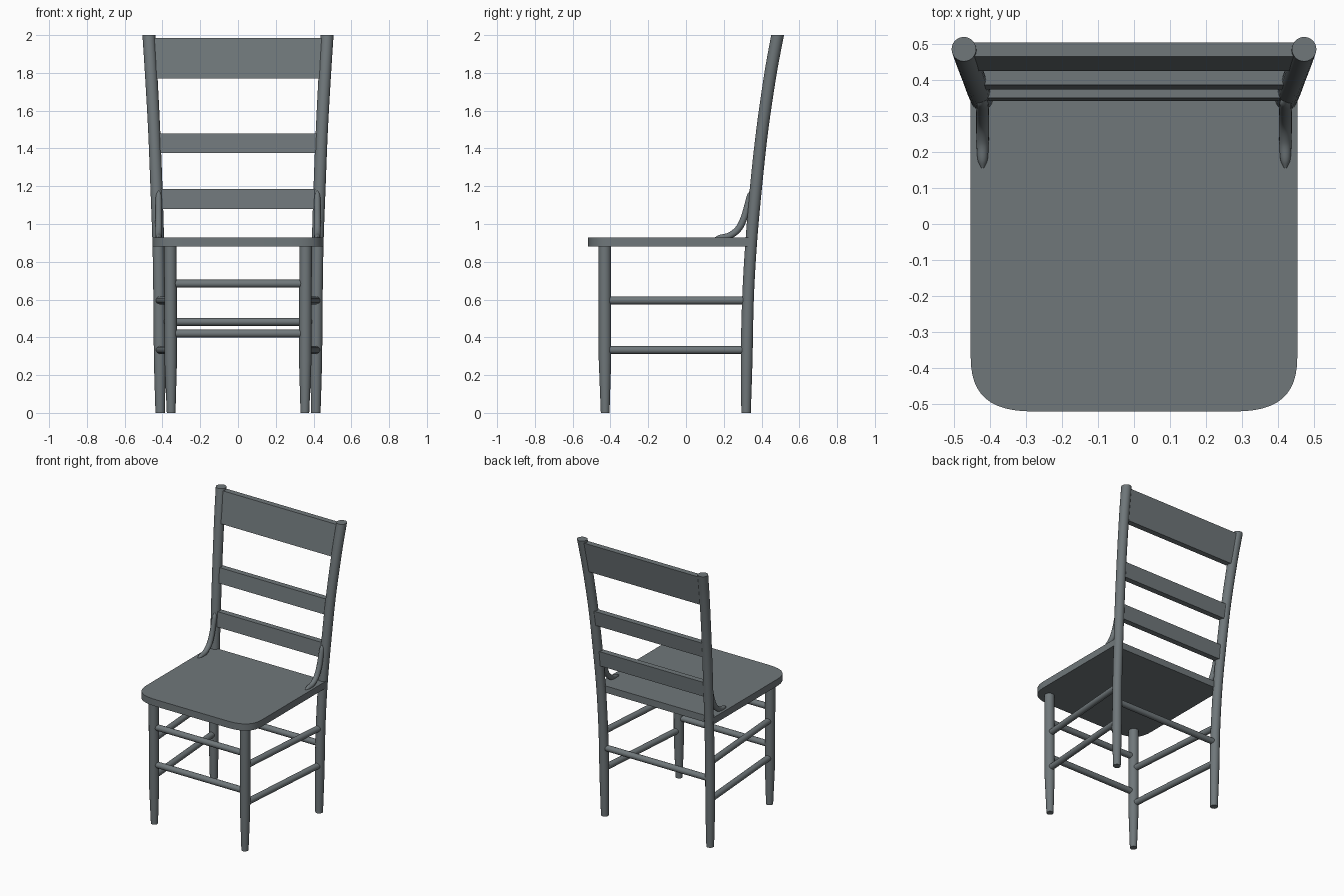
import bpy, bmesh, math
from mathutils import Vector

cube = bpy.data.objects.get("Cube")
if cube:
    bpy.data.objects.remove(cube, do_unlink=True)

paint = bpy.data.materials.new("slate grey paint")
paint.use_nodes = True
GREY = (0.16, 0.185, 0.195, 1)
paint.diffuse_color = GREY
paint.node_tree.nodes["Principled BSDF"].inputs["Base Color"].default_value = GREY


def finish(name, bm):
    bmesh.ops.recalc_face_normals(bm, faces=bm.faces)
    mesh = bpy.data.meshes.new(name)
    bm.to_mesh(mesh)
    bm.free()
    obj = bpy.data.objects.new(name, mesh)
    bpy.context.collection.objects.link(obj)
    mesh.materials.append(paint)
    bpy.ops.object.select_all(action='DESELECT')
    obj.select_set(True)
    bpy.context.view_layer.objects.active = obj
    bpy.ops.object.shade_smooth_by_angle(angle=math.radians(40))
    return obj


def smooth_path(points, steps=5):
    """Catmull-Rom interpolation of position and radius."""
    pts = [Vector(p) for p in points]
    pts = [2 * pts[0] - pts[1]] + pts + [2 * pts[-1] - pts[-2]]
    out = []
    for a, b, c, d in zip(pts, pts[1:], pts[2:], pts[3:]):
        for i in range(steps):
            t = i / steps
            out.append(0.5 * (2 * b + (c - a) * t + (2 * a - 5 * b + 4 * c - d) * t**2
                              + (3 * b - a - 3 * c + d) * t**3))
    return out + [pts[-2]]


def rod(name, path, level=False, sides=24):
    """Round bar along (x, y, z, radius) points; level keeps its rings horizontal."""
    bm = bmesh.new()
    rings = []
    for i, p in enumerate(path):
        here = Vector(p[:3])
        ahead = Vector(path[min(i + 1, len(path) - 1)][:3])
        behind = Vector(path[max(i - 1, 0)][:3])
        axis = Vector((0, 0, 1)) if level else (ahead - behind).normalized()
        side = Vector((0, 1, 0)) if abs(axis.x) > 0.8 else Vector((1, 0, 0))
        u = (side - axis * side.dot(axis)).normalized()
        v = axis.cross(u)
        angles = [math.tau * k / sides for k in range(sides)]
        rings.append([bm.verts.new(here + p[3] * (u * math.cos(a) + v * math.sin(a)))
                      for a in angles])
    for low, high in zip(rings, rings[1:]):
        for k in range(sides):
            n = (k + 1) % sides
            bm.faces.new((low[k], low[n], high[n], high[k]))
    bm.faces.new(rings[0])
    bm.faces.new(rings[-1])
    return finish(name, bm)


def prism(name, outline, offset):
    bm = bmesh.new()
    face = bm.faces.new([bm.verts.new(p) for p in outline])
    new = bmesh.ops.extrude_face_region(bm, geom=[face])["geom"]
    bmesh.ops.translate(bm, vec=offset,
                        verts=[v for v in new if isinstance(v, bmesh.types.BMVert)])
    return finish(name, bm)


# Seat: straight back, broad rounded front corners
corner = []
for i in range(13):
    t = i / 12
    # cubic curve from the side edge to the front edge
    w = ((1 - t)**3, 3 * t * (1 - t)**2, 3 * t * t * (1 - t), t**3)
    corner.append((sum(a * b for a, b in zip(w, (0.453, 0.453, 0.40, 0.28))),
                   sum(a * b for a, b in zip(w, (-0.37, -0.475, -0.52, -0.52)))))
half = [(0.453, 0.342)] + corner
outline = half + [(-x, y) for x, y in reversed(half)]
prism("seat", [(x, y, 0.88) for x, y in outline], (0, 0, 0.048))

POST = [(0.412, 0.318, 0, 0.025), (0.414, 0.321, 0.28, 0.031), (0.417, 0.328, 0.6, 0.031),
        (0.422, 0.345, 0.9, 0.031), (0.432, 0.371, 1.2, 0.032), (0.444, 0.404, 1.5, 0.032),
        (0.460, 0.448, 1.8, 0.033), (0.472, 0.485, 2, 0.034)]
LEG = [(0.354, -0.428, 0, 0.023), (0.356, -0.429, 0.28, 0.033), (0.358, -0.43, 0.89, 0.033)]
BRACKET = [(0.42, 0.155, 0.927, 0.004), (0.42, 0.18, 0.929, 0.014), (0.42, 0.23, 0.938, 0.017),
           (0.42, 0.278, 0.975, 0.018), (0.42, 0.308, 1.035, 0.018),
           (0.42, 0.326, 1.10, 0.017), (0.42, 0.338, 1.15, 0.015), (0.42, 0.344, 1.175, 0.005)]


def mirrored(points, sign):
    return [(sign * x, y, z, r) for x, y, z, r in points]


# Posts, legs, seat brackets and side stretchers on both sides
for label, sign in (("left", 1), ("right", -1)):
    rod(label + "_back_post", smooth_path(mirrored(POST, sign)), level=True)
    rod(label + "_front_leg", mirrored(LEG, sign), level=True)
    rod(label + "_seat_bracket", smooth_path(mirrored(BRACKET, sign)), sides=16)
    for height, z in (("lower", 0.333), ("upper", 0.595)):
        rod(f"{label}_{height}_stretcher",
            mirrored([(0.357, -0.43, z, 0.021), (0.415, 0.325, z, 0.021)], sign), sides=20)

# Cross stretchers
for name, x, y, z in (("front_lower_stretcher", 0.357, -0.43, 0.42),
                      ("front_upper_stretcher", 0.357, -0.43, 0.684),
                      ("back_stretcher", 0.415, 0.325, 0.482)):
    rod(name, [(-x, y, z, 0.021), (x, y, z, 0.021)], sides=20)

# Back slats, leaning with the posts
for name, x, low, high, y_low, y_high in (("lower_slat", 0.42, 1.08, 1.185, 0.341, 0.350),
                                          ("middle_slat", 0.432, 1.375, 1.48, 0.373, 0.386),
                                          ("top_slat", 0.455, 1.77, 1.985, 0.425, 0.464)):
    t = 0.04
    prism(name, [(-x, y_low, low), (-x, y_low + t, low),
                 (-x, y_high + t, high), (-x, y_high, high)], (2 * x, 0, 0))
